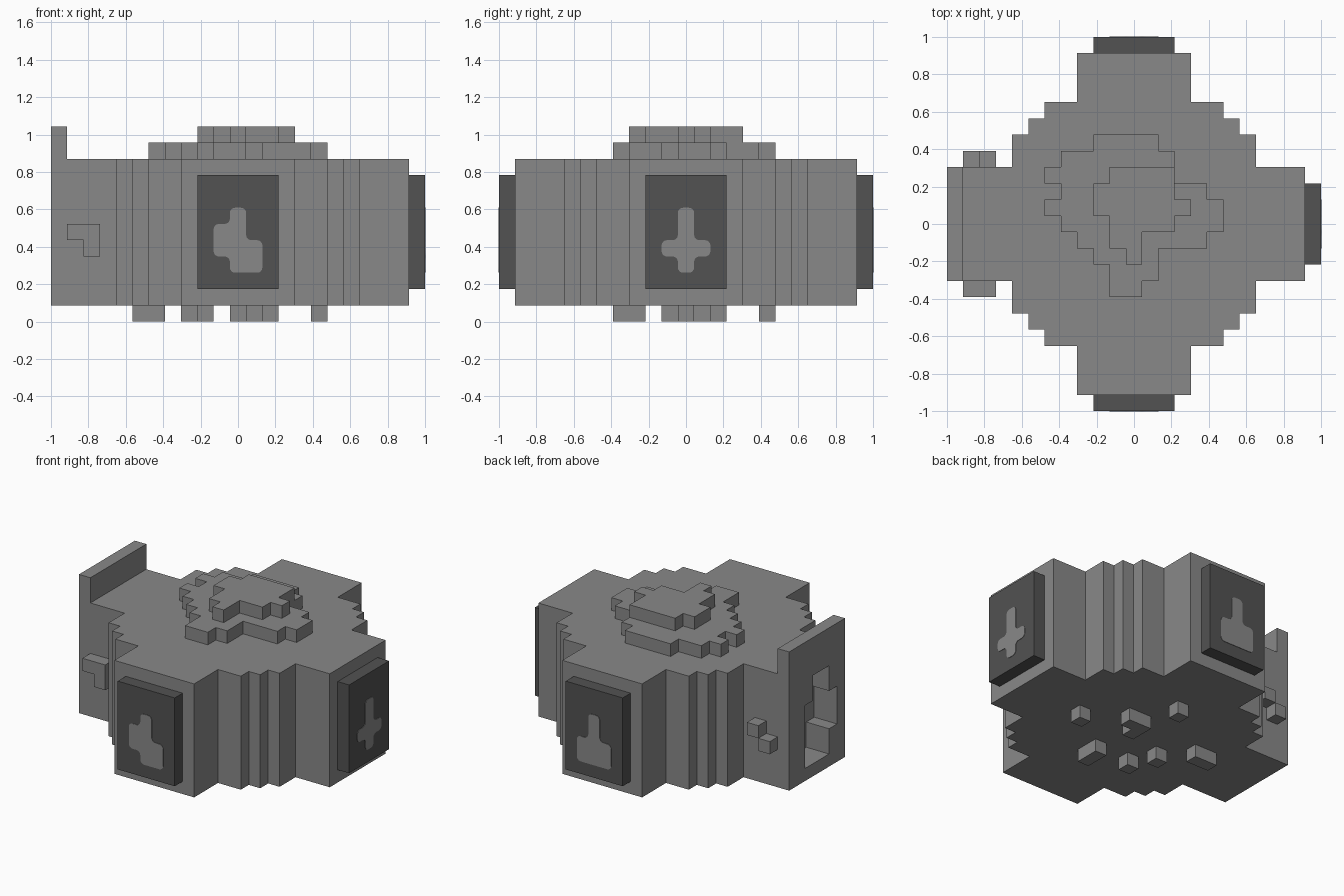
import bpy, bmesh, math
from mathutils import Matrix, Vector

cube = bpy.data.objects.get("Cube")
if cube:
    bpy.data.objects.remove(cube)

U = 2 / 23                       # size of one block
ORIGIN = Vector((-1, -1, 0))


def material(name, value):
    m = bpy.data.materials.new(name)
    m.use_nodes = True
    colour = (value, value, value, 1)
    m.diffuse_color = colour
    bsdf = m.node_tree.nodes["Principled BSDF"]
    bsdf.inputs["Base Color"].default_value = colour
    bsdf.inputs["Roughness"].default_value = 0.8
    return m


GREY = material("mid grey", 0.25)
DARK = material("dark grey", 0.085)


def box(x, y, z):
    """Blocks filling three half-open index ranges."""
    return {(i, j, k) for i in range(*x) for j in range(*y) for k in range(*z)}


def layer(top_row, spans, z):
    """One layer of blocks from x spans, listed from the back row forwards."""
    cells = set()
    for n, span in enumerate(spans):
        cells |= box(span, (top_row - n, top_row - n + 1), (z, z + 1))
    return cells


def skin(cells, only=None):
    """Outer surface of a set of blocks, with flat areas merged."""
    bm = bmesh.new()
    for cell in cells:
        for axis in range(3):
            for side in (0, 1):
                if only and (axis, side) != only:
                    continue
                near = list(cell)
                near[axis] += 2 * side - 1
                if only is None and tuple(near) in cells:
                    continue
                quad = []
                for b, c in ((0, 0), (1, 0), (1, 1), (0, 1)):
                    p = Vector(cell)
                    p[axis] += side
                    p[(axis + 1) % 3] += b
                    p[(axis + 2) % 3] += c
                    quad.append(bm.verts.new(ORIGIN + p * U))
                bm.faces.new(quad if side else quad[::-1])
    bmesh.ops.remove_doubles(bm, verts=bm.verts, dist=U / 100)
    bmesh.ops.dissolve_limit(bm, angle_limit=0.01, verts=bm.verts, edges=bm.edges)
    return bm


def add(name, bm, mat, turn=0):
    bm.transform(Matrix.Rotation(math.radians(turn), 4, "Z"))
    mesh = bpy.data.meshes.new(name)
    bm.to_mesh(mesh)
    bm.free()
    mesh.materials.append(mat)
    ob = bpy.data.objects.new(name, mesh)
    bpy.context.collection.objects.link(ob)
    return ob


# Body: stepped cross plan, with a tall slab and a recess on the -x side
body = set()
for half_x, half_y in ((11, 4), (8, 6), (7, 7), (6, 8), (4, 11)):
    body |= box((12 - half_x, 11 + half_x), (12 - half_y, 11 + half_y), (1, 10))
body |= box((0, 1), (8, 15), (1, 12))
body -= box((0, 2), (10, 13), (2, 4))
body -= box((0, 2), (9, 13), (4, 7))
body -= box((0, 2), (10, 12), (7, 9))
add("body", skin(body), GREY)

# Ragged crown in two layers
add("crown_lower", skin(layer(16, [(9, 13), (7, 14), (6, 14), (7, 16), (6, 17),
                                   (7, 17), (8, 16), (9, 13), (10, 13), (10, 12)], 10)), GREY)
add("crown_upper", skin(layer(14, [(10, 14), (9, 14), (9, 15), (10, 14),
                                   (10, 12), (11, 12)], 11)), GREY)

# Small knobs beside the slab
add("front_knob", skin({(1, 7, 5), (2, 7, 5), (2, 7, 4)}), GREY)
add("back_knob", skin({(1, 15, 4), (2, 15, 5)}), GREY)

# Scattered feet
feet = {(16, 11), (11, 16), (9, 8), (8, 10), (12, 7), (12, 8),
        (5, 12), (6, 12), (12, 13), (13, 13), (12, 12)}
add("feet", skin({(x, y, 0) for x, y in feet}), GREY)


def emblem(columns):
    """Thin rounded plate; columns are height spans from left to right."""
    cells = set()
    for n, span in enumerate(columns):
        cells |= box((10 + n, 11 + n), (0, 1), span)
    bm = skin(cells, only=(1, 0))
    straight = [v for v in bm.verts
                if len(v.link_edges) == 2 and v.calc_edge_angle(0) < 0.01]
    bmesh.ops.dissolve_verts(bm, verts=straight)
    bmesh.ops.bevel(bm, geom=bm.verts[:], offset=0.028, segments=4,
                    profile=0.5, affect="VERTICES")
    out = bmesh.ops.extrude_face_region(bm, geom=bm.faces[:])
    moved = [g for g in out["geom"] if isinstance(g, bmesh.types.BMVert)]
    bmesh.ops.translate(bm, verts=moved, vec=(0, -0.003, 0))
    bmesh.ops.recalc_face_normals(bm, faces=bm.faces)
    return bm


# Dark panels with light emblems on three sides
for side, turn, columns in (("front", 0, [(4, 6), (3, 7), (3, 5)]),
                            ("left", 90, [(4, 5), (3, 7), (4, 5)]),
                            ("back", 180, [(3, 5), (3, 7), (3, 5)])):
    add(side + "_panel", skin(box((9, 14), (0, 1), (2, 9))), DARK, turn)
    add(side + "_emblem", emblem(columns), GREY, turn)
